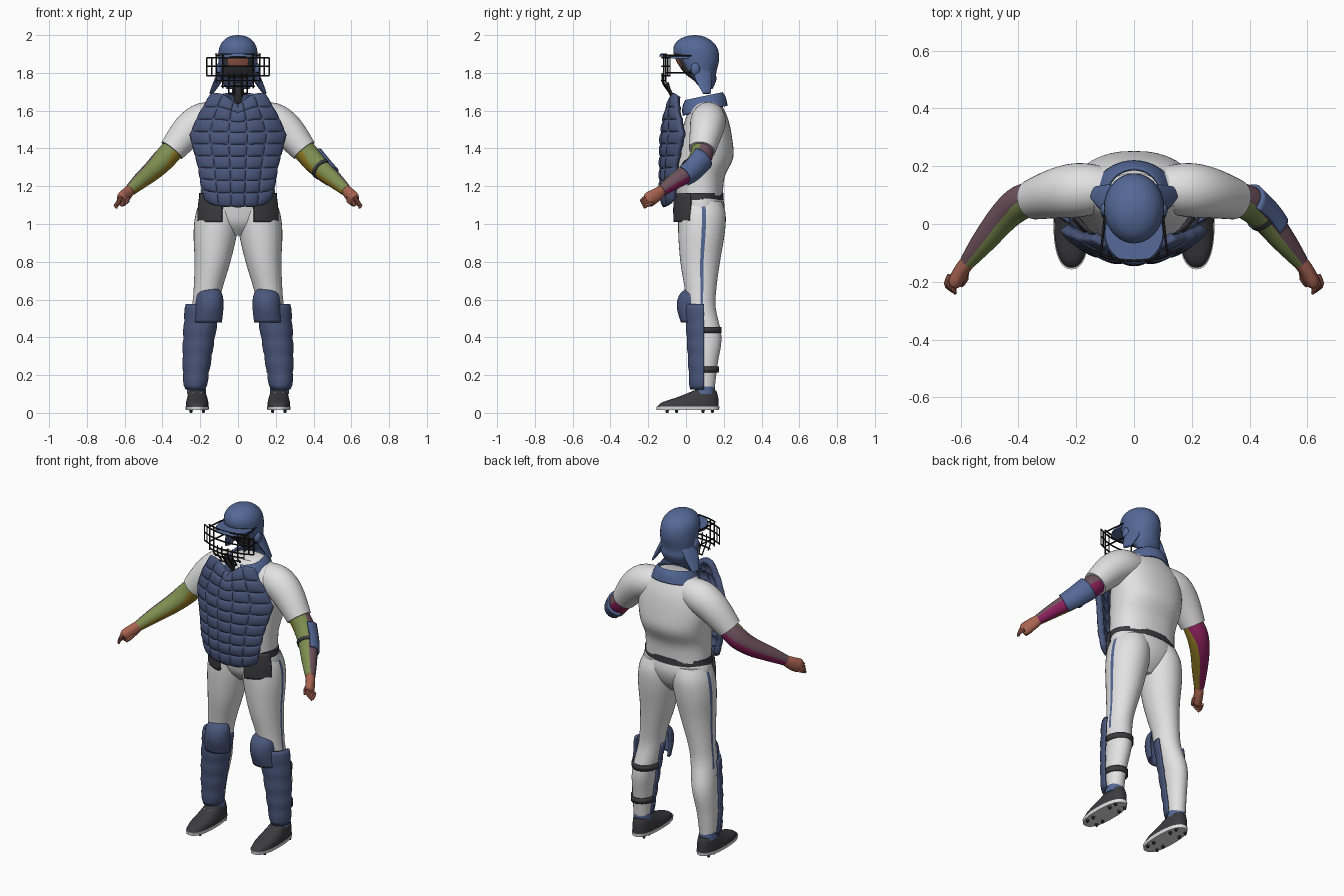
import bpy, bmesh, math
from mathutils import Vector

cube = bpy.data.objects.get("Cube")
if cube:
    bpy.data.objects.remove(cube, do_unlink=True)


def material(name, red, green, blue):
    mat = bpy.data.materials.new(name)
    mat.use_nodes = True
    mat.diffuse_color = (red, green, blue, 1)
    shader = mat.node_tree.nodes["Principled BSDF"]
    shader.inputs["Base Color"].default_value = (red, green, blue, 1)
    shader.inputs["Roughness"].default_value = 0.7
    return mat


WHITE = material("cloth white", .76, .76, .76)
BLUE = material("helmet blue", .09, .14, .31)
NAVY = material("padding navy", .068, .095, .2)
CHARCOAL = material("charcoal", .045, .045, .05)
SKIN = material("skin", .4, .13, .085)
GREEN = material("sleeve green", .21, .27, .08)
OCHRE = material("sleeve ochre", .3, .21, .02)
MAGENTA = material("sleeve magenta", .27, .015, .11)
MAUVE = material("sleeve mauve", .16, .085, .11)
BLACK = material("cage black", .012, .012, .014)


def add_mesh(name, bm, mats, thickness=0):
    mesh = bpy.data.meshes.new(name)
    bmesh.ops.recalc_face_normals(bm, faces=bm.faces)
    bm.to_mesh(mesh)
    bm.free()
    for mat in mats:
        mesh.materials.append(mat)
    mesh.shade_smooth()
    mesh.set_sharp_from_angle(angle=math.radians(40))
    ob = bpy.data.objects.new(name, mesh)
    bpy.context.scene.collection.objects.link(ob)
    if thickness:
        mod = ob.modifiers.new("Thickness", 'SOLIDIFY')
        mod.thickness = thickness
        mod.offset = 0
    return ob


def resample(rings, steps):
    """Catmull-Rom interpolation of ring tuples."""
    out = []
    last = len(rings) - 1
    for i in range(last):
        a, b, c, d = (rings[max(i - 1, 0)], rings[i], rings[i + 1], rings[min(i + 2, last)])
        for k in range(steps):
            t = k / steps
            out.append(tuple(q + t * ((r - p) / 2 + t * (p - 2.5 * q + 2 * r - s / 2
                       + t * (1.5 * (q - r) + (s - p) / 2)))
                       for p, q, r, s in zip(a, b, c, d)))
    return out + [rings[-1]]


def loft(name, rings, mats, side=1, oriented=False, arc=None, n=36, steps=4,
         power=2, thickness=0, paint=None):
    """Skin rings of (x, y, z, radius a, radius b); arc gives an open shell."""
    rings = resample(rings, steps)
    bm = bmesh.new()
    lo, hi = (math.radians(a) for a in (arc or (0, 360)))
    count = n + 1 if arc else n
    grid = []
    for i, (x, y, z, ra, rb) in enumerate(rings):
        u, v = Vector((1, 0, 0)), Vector((0, 1, 0))
        if oriented:
            ends = rings[max(i - 1, 0)], rings[min(i + 1, len(rings) - 1)]
            t = (Vector(ends[1][:3]) - Vector(ends[0][:3])).normalized()
            u = t.cross(Vector((0, 0, 1))).normalized()
            v = u.cross(t)
        row = []
        for j in range(count):
            ang = lo + (hi - lo) * j / n
            c, s = math.cos(ang), math.sin(ang)
            p = (Vector((x, y, z)) + u * ra * math.copysign(abs(c) ** (2 / power), c)
                 + v * rb * math.copysign(abs(s) ** (2 / power), s))
            row.append(bm.verts.new((p.x * side, p.y, p.z)))
        grid.append(row)
    for r, nxt in zip(grid, grid[1:]):
        for j in range(n):
            k = (j + 1) % count
            f = bm.faces.new((r[j], r[k], nxt[k], nxt[j]))
            if paint:
                f.material_index = paint(j / n, f.calc_center_median())
    if not arc:
        bm.faces.new(grid[0])
        bm.faces.new(grid[-1])
    return add_mesh(name, bm, mats, thickness)


def interpolate(table, z):
    for (z0, a), (z1, b) in zip(table, table[1:]):
        if z <= z1:
            return a + (b - a) * (z - z0) / (z1 - z0)
    return table[-1][1]


# Shirt, hips and belt
loft("shirt", [(0, .07, 1.15, .195, .125), (0, .07, 1.25, .195, .135), (0, .095, 1.35, .205, .155),
               (0, .105, 1.45, .215, .14), (0, .11, 1.55, .2, .115), (0, .11, 1.62, .16, .085),
               (0, .115, 1.66, .09, .06)], [WHITE], power=2.3)
loft("hips", [(0, .07, 1.16, .2, .12), (0, .083, 1.08, .212, .122),
              (0, .08, 1, .17, .1), (0, .08, .94, .05, .05)], [WHITE])
loft("belt", [(0, .07, 1.128, .208, .13), (0, .07, 1.165, .206, .128)], [CHARCOAL], steps=1)

# Collar, higher at the back
collar = loft("collar", [(0, .1, 1.60, .135, .115), (0, .095, 1.645, .115, .11), (0, .095, 1.675, .095, .095)],
              [BLUE], arc=(-80, 260), thickness=.012)
for vert in collar.data.vertices:
    vert.co.z += .22 * (vert.co.y - .1)


# Helmet with the face opening, brim and throat pad
def helmet_paint(_, p):
    if p.y > .03 or p.z > 1.895 or abs(p.x) > .082:
        return 0
    return 2 if 1.83 < p.z < 1.88 and abs(p.x) < .055 else 1


loft("helmet", [(0, .11, 1.715, .06, .03), (0, .1, 1.76, .088, .06), (0, .075, 1.80, .098, .085),
                (0, .06, 1.87, .104, .115), (0, .05, 1.93, .1, .117), (0, .045, 1.97, .078, .09),
                (0, .045, 1.992, .045, .05), (0, .045, 2, .008, .008)],
     [BLUE, CHARCOAL, SKIN], paint=helmet_paint)
brim = loft("helmet_brim", [(0, -.03, 1.888, .105, .112), (0, -.03, 1.902, .1, .105)], [BLUE], steps=1)
for vert in brim.data.vertices:
    vert.co.z -= 1.2 * vert.co.x ** 2
loft("throat_pad", [(0, -.1, 1.75, .022, .008), (0, -.085, 1.70, .032, .01), (0, -.045, 1.63, .012, .008)],
     [CHARCOAL], oriented=True)


# Face cage of bent wire
def cage_point(x, z):
    return (x, -.128 + 1.6 * x * x + max(0, 1.75 - z) * .7, z)


def wire(name, points):
    curve = bpy.data.curves.new(name, 'CURVE')
    curve.dimensions = '3D'
    curve.bevel_depth = .0042
    curve.bevel_resolution = 1
    curve.use_fill_caps = True
    spline = curve.splines.new('POLY')
    spline.points.add(len(points) - 1)
    for target, p in zip(spline.points, points):
        target.co = (*p, 1)
    curve.materials.append(BLACK)
    bpy.context.scene.collection.objects.link(bpy.data.objects.new(name, curve))


for z, half in ((1.9, .12), (1.88, .165), (1.835, .165), (1.785, .165),
                (1.76, .115), (1.73, .09), (1.69, .05)):
    wire("cage_cross_bar", [cage_point(half * k / 6, z) for k in range(-6, 7)])
for side in (1, -1):
    for x, low, high in ((.165, 1.785, 1.88), (.14, 1.785, 1.88), (.115, 1.75, 1.9),
                         (.08, 1.72, 1.9), (.05, 1.69, 1.8), (.02, 1.68, 1.8)):
        wire("cage_upright", [cage_point(side * x, low + (high - low) * k / 6) for k in range(7)])
    for z in (1.89, 1.8):
        wire("cage_side_bar", [cage_point(side * .115, z), (side * .1, .03, z)])

# Quilted chest protector
WIDTH = [(1.1, .165), (1.2, .185), (1.3, .2), (1.47, .243), (1.56, .205), (1.63, .165), (1.69, .13)]
DEPTH = [(1.1, -.105), (1.2, -.118), (1.45, -.115), (1.6, -.095), (1.69, -.07)]
bm = bmesh.new()
ROWS, COLS = 72, 50
grid = []
for i in range(ROWS + 1):
    v = i / ROWS
    z = 1.1 + .58 * v
    row = []
    for j in range(COLS + 1):
        u = 2 * j / COLS - 1
        x = u * interpolate(WIDTH, z)
        puff = abs(math.sin(math.pi * 9 * v) * math.sin(math.pi * 2.5 * (u + 1))) ** .5
        notch = .065 * max(0, 1 - abs(x) / .085) * v ** 6
        y = interpolate(DEPTH, z) + 1.7 * x * x - .011 * puff
        row.append(bm.verts.new((x, y, z - notch + .035 * u ** 4 * (1 - v) ** 4)))
    grid.append(row)
for r, nxt in zip(grid, grid[1:]):
    for j in range(COLS):
        bm.faces.new((r[j], r[j + 1], nxt[j + 1], nxt[j]))
add_mesh("chest_protector", bm, [NAVY], .035)


# Sleeve colours by quadrant around the arm
def sleeve_paint(turn, _):
    return int(turn * 4)


def leg_paint(turn, p):
    return 1 if turn < .02 and p.z > .5 else 0


ARM = [(.33, .09, 1.41, .058, .058), (.39, .075, 1.345, .06, .06), (.45, .025, 1.285, .053, .053),
       (.52, -.06, 1.225, .042, .042), (.575, -.13, 1.175, .028, .03)]

for side, label in ((1, "left"), (-1, "right")):
    # Arm and hand
    loft(label + "_shirt_sleeve", [(.08, .12, 1.56, .075, .08), (.18, .118, 1.548, .093, .095),
                                   (.26, .108, 1.495, .088, .09), (.35, .085, 1.39, .07, .07)],
         [WHITE], side, oriented=True)
    loft(label + "_arm", ARM, [GREEN, MAUVE, MAGENTA, OCHRE], side, oriented=True, paint=sleeve_paint)
    loft(label + "_palm", [(.57, -.125, 1.18, .026, .028), (.593, -.155, 1.155, .026, .036),
                           (.615, -.195, 1.13, .026, .04), (.62, -.21, 1.122, .018, .03)],
         [SKIN], side, oriented=True, n=16)
    for k in range(4):
        x, y, z = .612 + .008 * k, -.195 + .006 * k, 1.145 - .012 * k
        loft(label + "_finger", [(x, y, z, .01, .01), (x + .012, y - .03, z - .01, .01, .01),
                                 (x + .006, y - .045, z - .024, .006, .006)],
             [SKIN], side, oriented=True, n=8, steps=2)
    loft(label + "_thumb", [(.583, -.155, 1.145, .012, .012), (.585, -.19, 1.125, .012, .012),
                            (.598, -.215, 1.105, .006, .006)], [SKIN], side, oriented=True, n=8, steps=2)

    # Helmet neck flap and ear
    loft(label + "_helmet_flap", [(.075, .085, 1.82, .05, .018), (.105, .095, 1.76, .045, .016),
                                  (.142, .11, 1.69, .022, .006)], [BLUE], side, oriented=True, n=16)
    loft(label + "_ear", [(.09, .05, 1.82, .025, .035), (.108, .05, 1.82, .022, .03),
                          (.116, .05, 1.82, .008, .01)], [BLUE], side, oriented=True, n=16)

    # Trouser leg with side stripe, hip pouch
    loft(label + "_leg", [(.1, .08, 1.12, .1, .11), (.11, .085, 1.05, .115, .125),
                          (.12, .082, .95, .115, .123), (.135, .075, .8, .095, .105),
                          (.16, .077, .65, .075, .083), (.175, .08, .55, .07, .078),
                          (.2, .108, .4, .065, .08), (.215, .1, .25, .055, .066),
                          (.22, .105, .11, .045, .045)], [WHITE, BLUE], side, paint=leg_paint)
    loft(label + "_hip_pouch", [(0, .08, 1.01, .222, .148), (0, .08, 1.08, .222, .15), (0, .075, 1.16, .21, .14)],
         [CHARCOAL], side, arc=(-68, -22), thickness=.018)

    # Knee cap, banded shin guard
    loft(label + "_knee_cap", [(.16, .035, .48, .068, .055), (.152, .03, .56, .068, .072),
                               (.15, .032, .62, .062, .062), (.148, .035, .652, .04, .03)],
         [NAVY], side, arc=(175, 365), thickness=.014)
    bands = []
    for k in range(21):
        t = k / 20
        swell = .004 * abs(math.sin(math.pi * 5 * t)) ** .5
        bands.append((.226 - .041 * t ** 1.5, .092, .125 + .45 * t,
                      .046 + .04 * t ** .6 + swell, .064 + .026 * t + swell))
    loft(label + "_shin_guard", bands, [NAVY], side, arc=(178, 362), steps=1, thickness=.012)
    loft(label + "_sock", [(.22, .1, .1, .05, .055), (.22, .1, .14, .049, .052)], [BLUE], side, steps=1)

    # Shoe, sole, laces and studs
    loft(label + "_shoe", [(.216, .01, .03, .06, .163), (.216, .022, .055, .059, .15),
                           (.216, .065, .085, .052, .105), (.218, .1, .118, .043, .06)],
         [CHARCOAL], side, power=2.4)
    loft(label + "_sole", [(.216, .01, .014, .06, .165), (.216, .01, .033, .063, .167)],
         [WHITE], side, power=2.4, steps=1)
    for k in range(3):
        y, z = .018 - .022 * k, .103 - .012 * k
        loft(label + "_lace", [(.19, y, z, .004, .004), (.242, y, z, .004, .004)],
             [WHITE], side, oriented=True, n=8, steps=1)
    for y in (-.1, -.05, .09, .14):
        for x in (.183, .249):
            loft(label + "_stud", [(x, y, 0, .006, .006), (x, y, .016, .01, .01)],
                 [CHARCOAL], side, n=8, steps=1)

# Left elbow guard with strap, left calf straps
guard = [(x, y, z, .066 - .008 * k, .066 - .008 * k) for k, (x, y, z, _, _) in enumerate(ARM[1:3])]
guard.append((.485, -.015, 1.255, .052, .052))
loft("left_elbow_guard", guard, [BLUE], oriented=True, arc=(95, 265), thickness=.012)
loft("left_elbow_strap", [(.442, .033, 1.293, .06, .06), (.452, .022, 1.283, .058, .058)],
     [CHARCOAL], oriented=True, steps=1)
for x, y, z, ra, rb in ((.194, .1, .44, .073, .085), (.216, .1, .23, .061, .07)):
    loft("left_calf_strap", [(x, y, z - .016, ra, rb), (x, y, z + .016, ra, rb)],
         [CHARCOAL], arc=(-10, 190), steps=1, thickness=.008)
